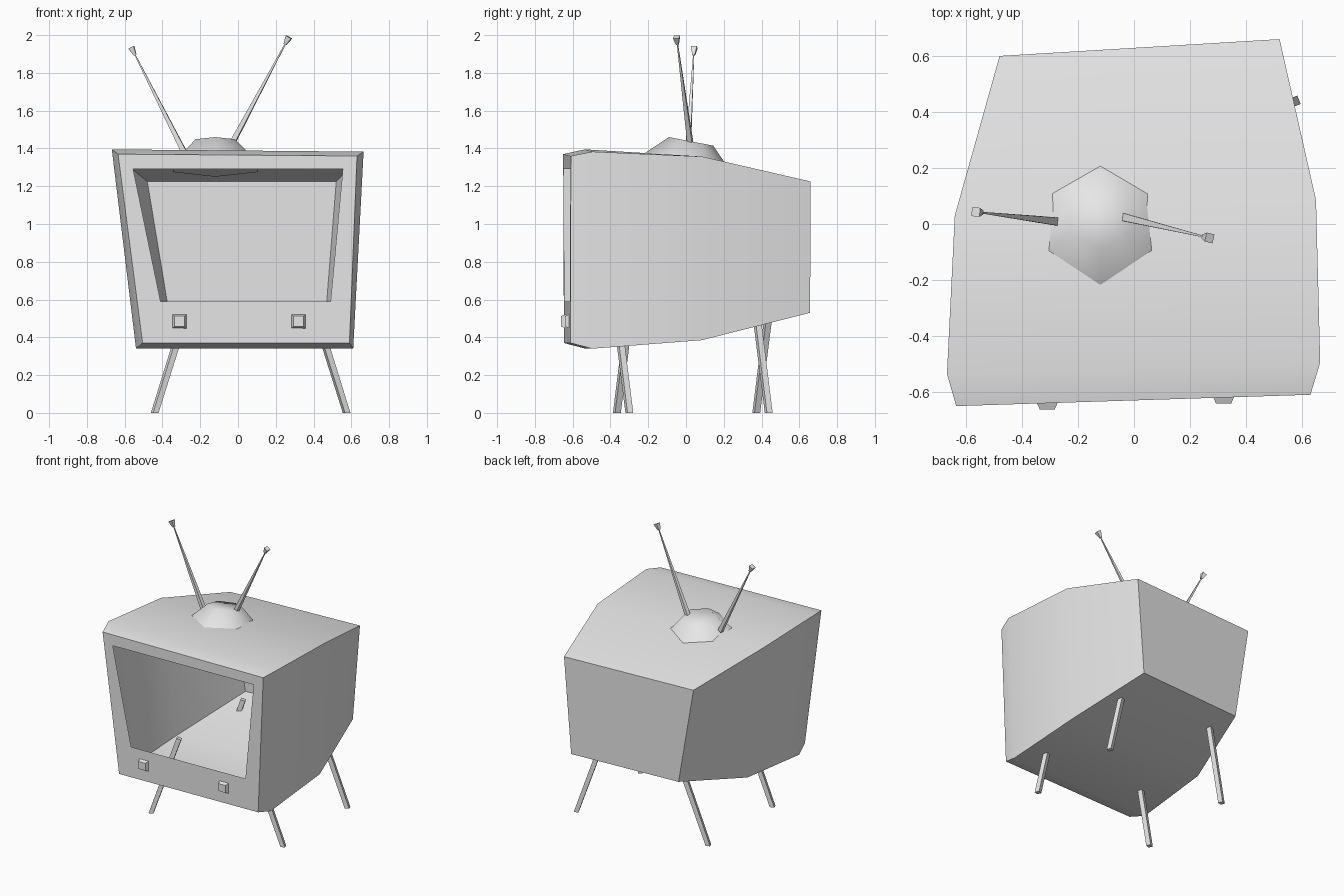
import bpy, bmesh, math
from mathutils import Vector, Matrix

cube = bpy.data.objects.get("Cube")
if cube:
    bpy.data.objects.remove(cube, do_unlink=True)

# One plain grey material
grey = bpy.data.materials.new("light_grey")
grey.use_nodes = True
colour = (0.8, 0.8, 0.8, 1)
grey.diffuse_color = colour
grey.node_tree.nodes["Principled BSDF"].inputs["Base Color"].default_value = colour


def finish(name, bm, angle=None):
    bmesh.ops.recalc_face_normals(bm, faces=bm.faces)
    mesh = bpy.data.meshes.new(name)
    bm.to_mesh(mesh)
    bm.free()
    mesh.materials.append(grey)
    obj = bpy.data.objects.new(name, mesh)
    bpy.context.collection.objects.link(obj)
    if angle:
        bpy.ops.object.select_all(action='DESELECT')
        obj.select_set(True)
        bpy.context.view_layer.objects.active = obj
        bpy.ops.object.shade_smooth_by_angle(angle=math.radians(angle))
    return obj


def add_rod(bm, start, end, r0, r1, sides=4, spin=45):
    """Tapered rod between two points."""
    start, end = Vector(start), Vector(end)
    axis = end - start
    matrix = (Matrix.Translation((start + end) / 2)
              @ axis.to_track_quat('Z', 'Y').to_matrix().to_4x4()
              @ Matrix.Rotation(math.radians(spin), 4, 'Z'))
    bmesh.ops.create_cone(bm, cap_ends=True, segments=sides, radius1=r0,
                          radius2=r1, depth=axis.length, matrix=matrix)


def section(bm, top, bottom, y, skew, z_top, z_bottom, roll=0.0):
    """Four-cornered cross-section; top and bottom are x ranges."""
    corners = [(top[0], z_top), (top[1], z_top - roll),
               (bottom[1], z_bottom), (bottom[0], z_bottom)]
    return [bm.verts.new((x, y + skew * x, z)) for x, z in corners]


# Hollow cabinet: screen opening, front rim, widest part, shoulder and back
bm = bmesh.new()
rings = [
    section(bm, (-0.555, 0.555), (-0.41, 0.49), -0.63, 0.032, 1.29, 0.59),
    section(bm, (-0.635, 0.63), (-0.505, 0.59), -0.63, 0.032, 1.37, 0.37, 0.01),
    section(bm, (-0.668, 0.665), (-0.54, 0.61), -0.515, 0.03, 1.395, 0.34, 0.012),
    section(bm, (-0.64, 0.65), (-0.52, 0.60), 0.058, 0.043, 1.357, 0.385),
    section(bm, (-0.48, 0.52), (-0.365, 0.465), 0.629, 0.06, 1.225, 0.53),
]
for a, b in zip(rings, rings[1:]):
    for i in range(4):
        j = (i + 1) % 4
        bm.faces.new((a[i], a[j], b[j], b[i]))
bm.faces.new(rings[-1])
finish("cabinet", bm, 30)

# Two square control knobs on the front panel
for name, x in (("right_knob", -0.31), ("left_knob", 0.32)):
    bm = bmesh.new()
    y = -0.63 + 0.032 * x
    add_rod(bm, (x, y + 0.01, 0.485), (x, y - 0.022, 0.485), 0.058, 0.038)
    finish(name, bm)

# Four splayed legs that pass through the cabinet floor
for end, y_mid in (("front", -0.333), ("back", 0.405)):
    for side, s in (("right", -1), ("left", 1)):
        bm = bmesh.new()
        foot = Vector((0.067 + s * 0.508, y_mid + s * 0.033, 0))
        top = foot + Vector((-s * 0.175, -s * 0.07, 0.56))
        add_rod(bm, foot, top, 0.023, 0.023)
        # Cut the foot level with the floor
        for v in bm.verts:
            if v.co.z < 0.1:
                v.co.z = 0
        finish(end + "_" + side + "_leg", bm)

# Six-sided aerial base, leaning back with the roof
bm = bmesh.new()
lean = Matrix.Translation((-0.12, 0, 1.30)) @ Matrix.Rotation(math.radians(-11), 4, 'X')
bmesh.ops.create_cone(bm, cap_ends=True, segments=6, radius1=0.26, radius2=0.12,
                      depth=0.14, matrix=lean @ Matrix.Translation((0, 0, 0.07)))
finish("aerial_base", bm, 50)

# Two tapered aerials with flared tips
aerials = (("right", (-0.285, 0.01, 1.38), (-0.565, 0.043, 1.935)),
           ("left", (-0.04, 0.025, 1.41), (0.27, -0.05, 1.99)))
for side, base, tip in aerials:
    base, tip = Vector(base), Vector(tip)
    neck = tip - (tip - base).normalized() * 0.045
    bm = bmesh.new()
    add_rod(bm, base, neck, 0.02, 0.004)
    finish(side + "_aerial", bm)
    bm = bmesh.new()
    add_rod(bm, neck, tip, 0.01, 0.023)
    finish(side + "_aerial_tip", bm)
